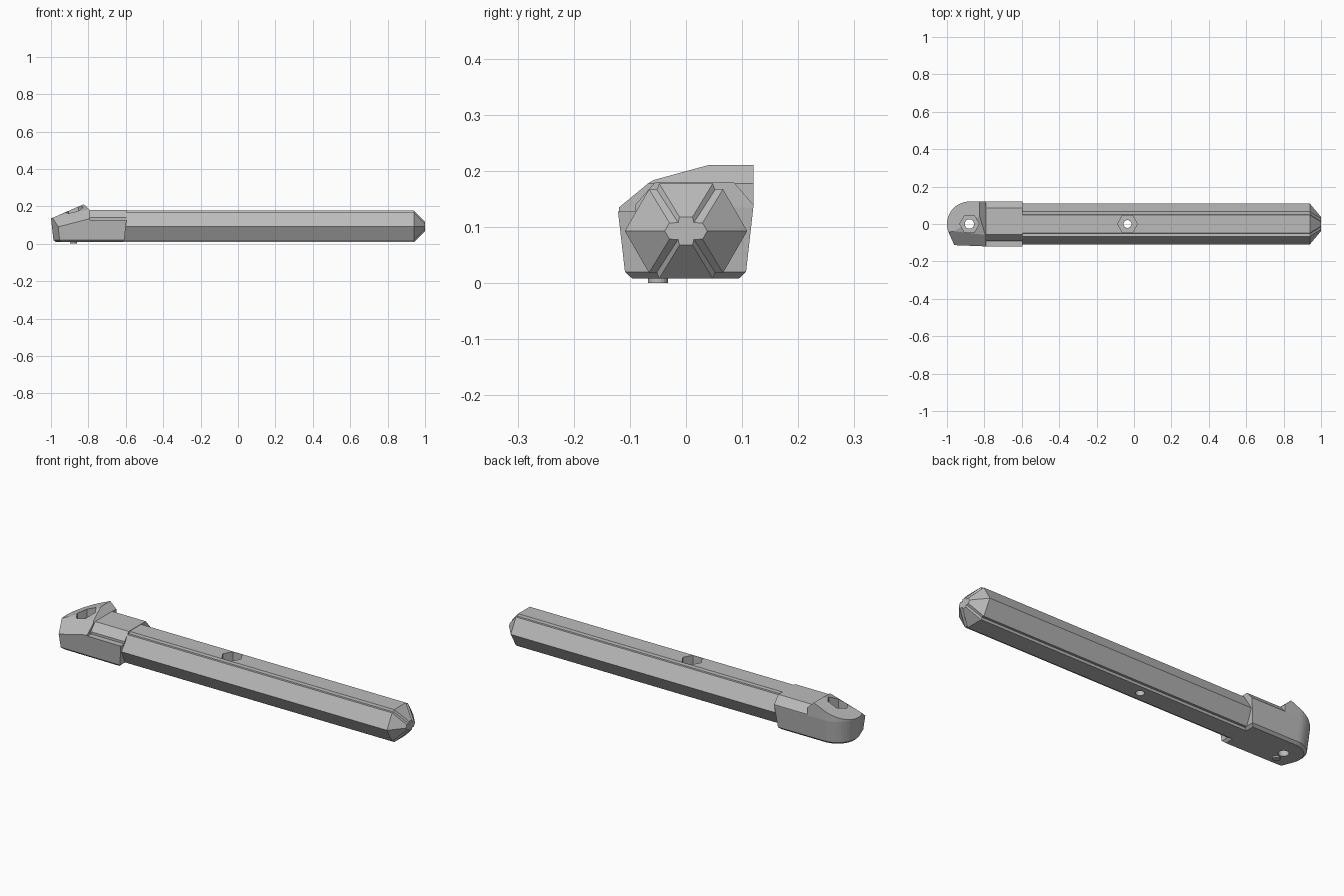
import bpy, bmesh, math
from mathutils import Vector

cube = bpy.data.objects.get("Cube")
if cube:
    bpy.data.objects.remove(cube, do_unlink=True)

grey = bpy.data.materials.new("mid grey")
grey.use_nodes = True
grey.diffuse_color = (0.5, 0.5, 0.5, 1)
grey.node_tree.nodes["Principled BSDF"].inputs["Base Color"].default_value = grey.diffuse_color


def finish(bm, name, helper=False):
    bmesh.ops.recalc_face_normals(bm, faces=bm.faces)
    mesh = bpy.data.meshes.new(name)
    bm.to_mesh(mesh)
    bm.free()
    mesh.materials.append(grey)
    obj = bpy.data.objects.new(name, mesh)
    bpy.context.collection.objects.link(obj)
    obj.hide_render = obj.hide_viewport = helper
    return obj


def loft(rings):
    """Closed solid through rings that have equal point counts."""
    bm = bmesh.new()
    loops = [[bm.verts.new(p) for p in ring] for ring in rings]
    for a, b in zip(loops, loops[1:]):
        for i in range(len(a)):
            j = (i + 1) % len(a)
            bm.faces.new((a[i], a[j], b[j], b[i]))
    bm.faces.new(loops[0][::-1])
    bm.faces.new(loops[-1])
    bmesh.ops.recalc_face_normals(bm, faces=bm.faces)
    return bm


def cut(bm, point, normal):
    """Trim away the side the normal points to and cap the opening."""
    bmesh.ops.bisect_plane(bm, geom=bm.verts[:] + bm.edges[:] + bm.faces[:], dist=1e-6,
                           plane_co=point, plane_no=normal, clear_outer=True)
    bmesh.ops.holes_fill(bm, edges=[e for e in bm.edges if e.is_boundary])


def cut_up(bm, a, b, c):
    """Trim everything above the plane through three points."""
    a, b, c = Vector(a), Vector(b), Vector(c)
    n = (b - a).cross(c - a)
    cut(bm, a, n if n.z > 0 else -n)


def prism(name, x, y, radius, low, high, sides, helper=True):
    ring = [(x + radius * math.cos(i * math.tau / sides), y + radius * math.sin(i * math.tau / sides))
            for i in range(sides)]
    return finish(loft([[(*p, z) for p in ring] for z in (low, high)]), name, helper)


def subtract(obj, *cutters):
    for cutter in cutters:
        mod = obj.modifiers.new(cutter.name, 'BOOLEAN')
        mod.operation = 'DIFFERENCE'
        mod.solver = 'EXACT'
        mod.object = cutter


# Hexagonal bar with grooved corners and a tapered tip
def section(x, half_width, half_height, notch=0.012):
    corner = Vector((half_width - half_height / math.sqrt(3), half_height))
    quarter = [corner + Vector((notch / 2, -0.866 * notch)),
               corner - corner.normalized() * 0.014,
               corner - Vector((notch, 0))]
    half = [Vector((half_width, 0))] + quarter + [Vector((-p.x, p.y)) for p in reversed(quarter)]
    return [(x, s * p.x, 0.093 + s * p.y) for s in (1, -1) for p in half]


bar = finish(loft([section(-0.75, 0.109, 0.085), section(0.94, 0.109, 0.085),
                   section(1.0, 0.038, 0.025)]), "hexagonal_bar")
subtract(bar, prism("bar_nut_cutter", -0.035, 0, 0.053, 0.13, 0.25, 6),
         prism("bar_hole_cutter", -0.035, 0, 0.021, -0.05, 0.25, 24))

# Outline shared by the head and the collar, rounded at the back corner
outline = [(-0.595, -0.122), (-0.595, 0.12)]
for i in range(17):
    angle = math.radians(90 + 115 * i / 16)
    outline.append((-0.88 + 0.12 * math.cos(angle), 0.12 * math.sin(angle)))
outline.append((-0.965, -0.118))


def housing():
    """Drafted block with a chamfered base."""
    rings = []
    for z, inset in ((0.008, 0.026), (0.02, 0.013), (0.135, 0), (0.24, 0)):
        rings.append([(-0.8 + (x + 0.8) * (1 - inset / 0.2), y * (1 - inset / 0.12), z)
                      for x, y in outline])
    return loft(rings)


# Wedge-shaped head with sloping top and front facets
bm = housing()
cut(bm, (-0.79, 0, 0), (1, 0, 0))
cut_up(bm, (-1, 0, 0.135), (-1, 0.1, 0.135), (-0.825, 0, 0.211))
cut_up(bm, (-0.825, 0, 0.211), (-0.825, 0.1, 0.211), (-0.79, 0, 0.178))
cut_up(bm, (-0.825, 0.042, 0.211), (-1, -0.06, 0.135), (-0.825, -0.055, 0.178))
cut_up(bm, (-0.965, -0.118, 0.085), (-0.8, -0.122, 0.13), (-0.825, -0.055, 0.178))
head = finish(bm, "head")
subtract(head, prism("head_nut_cutter", -0.88, 0, 0.052, 0.13, 0.3, 6),
         prism("head_hole_cutter", -0.88, 0, 0.025, -0.05, 0.3, 24))

# Collar around the bar: lower sleeve with a ledge, upper shell set back from it
bm = housing()
cut(bm, (-0.79, 0, 0), (-1, 0, 0))
cut(bm, (0, 0, 0.128), (0, 0, 1))
finish(bm, "collar_sleeve")

bm = housing()
cut(bm, (-0.79, 0, 0), (-1, 0, 0))
cut(bm, (0, 0, 0.128), (0, 0, -1))
cut(bm, (0, 0, 0.18), (0, 0, 1))
cut(bm, (0, -0.09, 0), (0, -1, 0))
cut_up(bm, (-0.7, -0.055, 0.18), (-0.6, -0.055, 0.18), (-0.7, -0.09, 0.14))
cut_up(bm, (-0.7, 0.085, 0.18), (-0.6, 0.085, 0.18), (-0.7, 0.12, 0.14))
finish(bm, "collar_shell")

# Small locating peg under the head
prism("locating_peg", -0.88, -0.05, 0.018, 0.0, 0.02, 20, helper=False)
